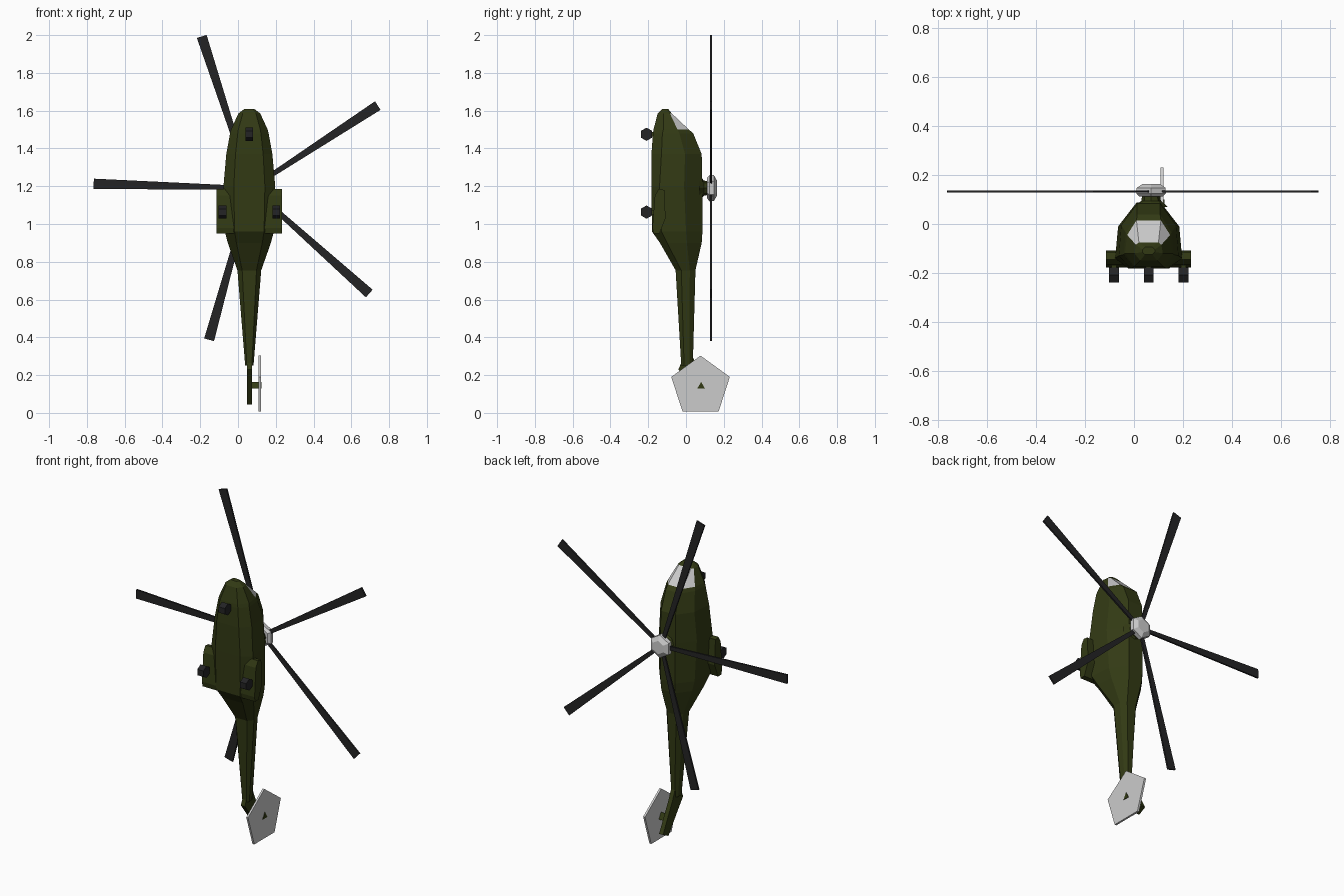
import bpy, bmesh, math
from mathutils import Vector

if "Cube" in bpy.data.objects:
    bpy.data.objects.remove(bpy.data.objects["Cube"])

CX = 0.06  # body centre line


def material(name, rgb):
    m = bpy.data.materials.new(name)
    m.diffuse_color = (*rgb, 1)
    m.use_nodes = True
    m.node_tree.nodes["Principled BSDF"].inputs["Base Color"].default_value = m.diffuse_color
    return m


GREEN = material("olive", (0.032, 0.042, 0.007))
DARK = material("dark_grey", (0.017, 0.017, 0.018))
LIGHT = material("light_grey", (0.8, 0.8, 0.8))


def loft(name, rings, mats, second=lambda row, col: False):
    """Skin closed rings of 3D points and cap both ends."""
    bm = bmesh.new()
    rows = [[bm.verts.new(p) for p in r] for r in rings]
    n = len(rows[0])
    for i in range(len(rows) - 1):
        for j in range(n):
            k = (j + 1) % n
            f = bm.faces.new((rows[i][j], rows[i][k], rows[i + 1][k], rows[i + 1][j]))
            f.material_index = int(second(i, j))
    bm.faces.new(rows[0])
    bm.faces.new(rows[-1])
    bmesh.ops.recalc_face_normals(bm, faces=bm.faces)
    me = bpy.data.meshes.new(name)
    bm.to_mesh(me)
    bm.free()
    for m in mats:
        me.materials.append(m)
    ob = bpy.data.objects.new(name, me)
    bpy.context.collection.objects.link(ob)
    return ob


def side_prism(name, profile, x0, x1, mat):
    """Extrude a (y, z) profile along x."""
    return loft(name, [[(x, y, z) for y, z in profile] for x in (x0, x1)], [mat])


def polygon(n, r, cy, cz, start=90):
    return [(cy + r * math.cos(math.radians(start + 360 * i / n)),
             cz + r * math.sin(math.radians(start + 360 * i / n))) for i in range(n)]


# Fuselage: z, side half-width, belly y, low side y, shoulder y, shoulder half-width, roof y, roof half-width
sections = [
    (1.61, .025, -.125, -.115, -.105, .025, -.095, .015),
    (1.585, .058, -.15, -.12, -.085, .052, -.075, .04),
    (1.50, .097, -.172, -.12, -.045, .088, .015, .05),
    (1.48, .102, -.175, -.125, -.035, .094, .038, .047),
    (1.37, .122, -.183, -.13, -.005, .112, .083, .047),
    (1.20, .137, -.183, -.14, -.01, .125, .087, .05),
    (.96, .13, -.18, -.13, 0, .117, .087, .047),
    (.90, .114, -.138, -.10, .005, .104, .083, .045),
    (.755, .063, -.055, -.025, .02, .056, .05, .03),
    (.25, .022, -.025, -.01, .018, .02, .036, .01),
]
rings = []
for z, w, yb, yl, ym, ws, yt, wt in sections:
    half = [(.6 * w, yb), (w, yl), (ws, ym), (wt, yt)]
    rings.append([(CX + x, y, z) for x, y in half] + [(CX - x, y, z) for x, y in reversed(half)])
# The windscreen is the shoulder and roof strip behind the nose
loft("fuselage", rings, [GREEN, LIGHT], lambda i, j: i == 1 and j in (2, 3, 4))

# Tail fin, tail rotor disc and its shaft
side_prism("tail_fin", [(-.04, .23), (-.015, .29), (.035, .30), (.06, .24), (.15, .07), (.10, .045)],
           CX - .013, CX + .013, GREEN)
side_prism("tail_rotor", polygon(5, .163, .077, .14), .109, .121, LIGHT)
side_prism("tail_rotor_shaft", polygon(3, .024, .08, .14), .06, .124, GREEN)

# Side sponsons
sponson = [(-.165, 1.15), (-.145, 1.185), (-.115, 1.18), (-.108, 1.03), (-.14, .95), (-.172, .95), (-.178, .98)]
for side, s in (("left", -1), ("right", 1)):
    side_prism(side + "_sponson", sponson, CX + .03 * s, CX + .174 * s, GREEN)

# Wheels with struts
for name, x, z in (("nose", CX, 1.475), ("left", CX - .142, 1.063), ("right", CX + .142, 1.063)):
    side_prism(name + "_wheel", polygon(6, .035, -.209, z), x - .02, x + .02, DARK)
    side_prism(name + "_strut", [(-.21, z - .012), (-.21, z + .012), (-.15, z + .012), (-.15, z - .012)],
               x - .01, x + .01, GREEN)

# Rotor mast and hub, stacked rings along y
HX, HZ = .07, 1.19


def hub_ring(n, r, y):
    return [(x, y, z) for x, z in polygon(n, r, HX, HZ)]


loft("rotor_mast", [hub_ring(8, .068, .07), hub_ring(8, .04, .095), hub_ring(8, .036, .12)], [GREEN])
loft("rotor_hub", [hub_ring(6, .055, .112), hub_ring(6, .07, .125), hub_ring(6, .068, .148),
                   hub_ring(6, .04, .164)], [LIGHT])

# Five tapered blades from the hub to each tip
hub = Vector((HX, .133, HZ))
for i, (tx, tz) in enumerate([(.74, 1.627), (-.192, 1.993), (-.764, 1.213), (-.153, .387), (.695, .632)]):
    tip = Vector((tx, .133, tz))
    d = (tip - hub).normalized()
    across = Vector((-d.z, 0, d.x))
    t = Vector((0, .005, 0))
    ends = [(hub + d * .05, .011), (tip, .027)]
    loft(f"rotor_blade_{i + 1}", [[c + across * w + t, c - across * w + t, c - across * w - t, c + across * w - t]
                                  for c, w in ends], [DARK])
